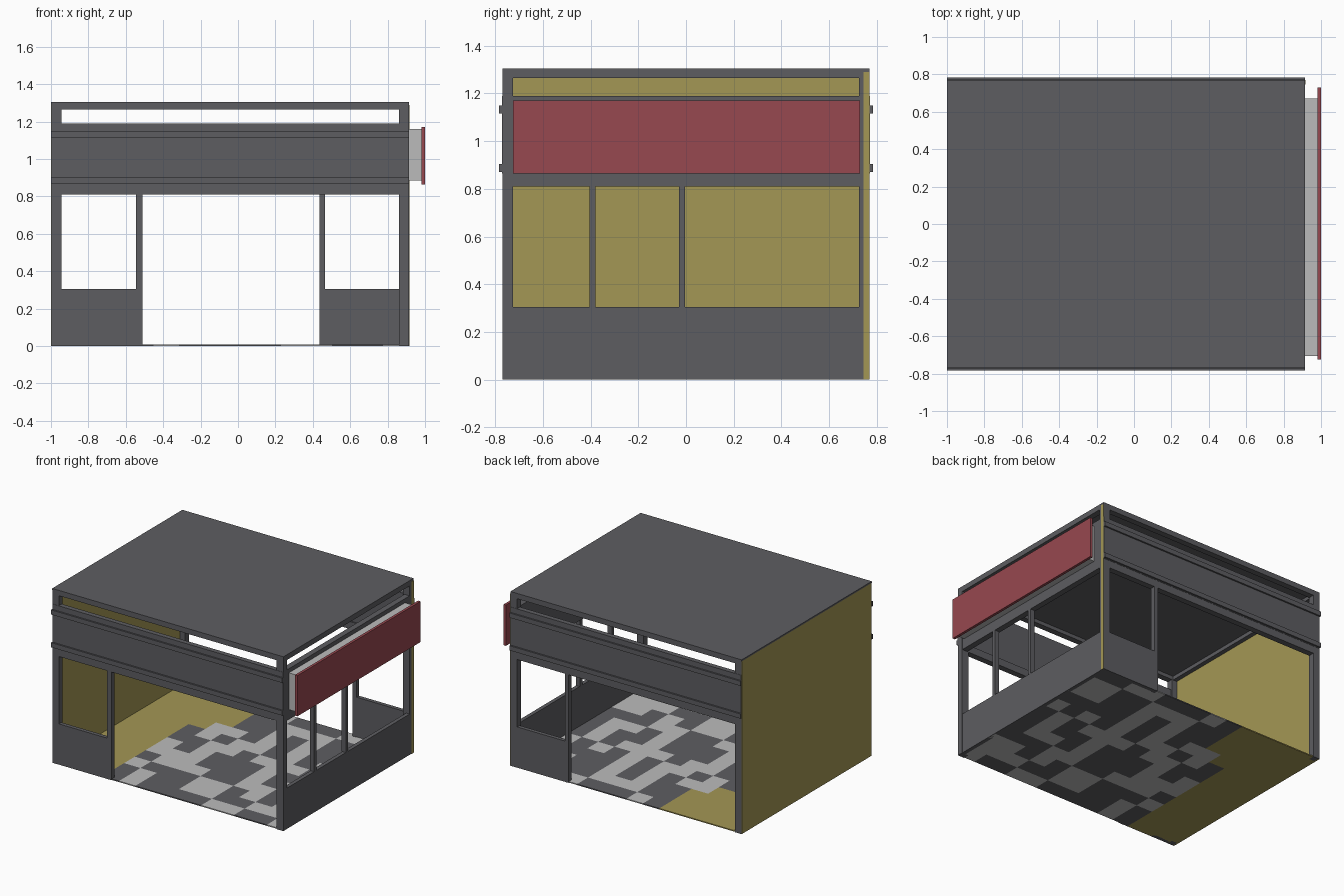
import bpy, bmesh, random

if "Cube" in bpy.data.objects:
    bpy.data.objects.remove(bpy.data.objects["Cube"])

random.seed(4)


def material(name, rgb):
    m = bpy.data.materials.new(name)
    m.diffuse_color = (*rgb, 1)
    m.use_nodes = True
    m.node_tree.nodes["Principled BSDF"].inputs["Base Color"].default_value = m.diffuse_color
    return m


DARK = material("dark_grey", (0.11, 0.11, 0.12))
LIGHT = material("light_grey", (0.5, 0.5, 0.5))
OLIVE = material("olive", (0.37, 0.31, 0.09))
RED = material("red", (0.31, 0.065, 0.08))


def finish(name, bm, mats):
    me = bpy.data.meshes.new(name)
    bm.to_mesh(me)
    bm.free()
    for m in mats:
        me.materials.append(m)
    ob = bpy.data.objects.new(name, me)
    bpy.context.collection.objects.link(ob)
    return ob


def box(name, x, y, z, mat=DARK):
    """Box from (min, max) ranges on each axis."""
    bm = bmesh.new()
    bmesh.ops.create_cube(bm, size=1)
    for v in bm.verts:
        v.co = [r[0] if c < 0 else r[1] for c, r in zip(v.co, (x, y, z))]
    return finish(name, bm, [mat])


def side(s, a, b):
    """Range on the front (s=-1) or back (s=1) side."""
    return tuple(sorted((s * a, s * b)))


X0, X1, Y, TOP = -1.0, 0.915, 0.77, 1.305
T = 0.045                       # frame thickness

# Roof plate
box("roof", (X0, X1), (-Y, Y), (1.293, TOP))

# Solid side wall, fitted between the posts
box("left_wall", (X0, X0 + 0.012), (-Y + 0.004, Y - 0.004), (0, 1.293), OLIVE)

for s, n in ((-1, "front"), (1, "back")):
    # Corner posts
    box(n + "_left_post", (X0 + 0.002, X0 + 0.055), side(s, Y - T, Y), (0, 1.293), DARK)
    box(n + "_right_post", (X1 - 0.055, X1), side(s, Y - T, Y), (0, 1.293), DARK)
    # Roof rim, fascia band, door beam
    box(n + "_roof_rim", (X0 + 0.055, X1 - 0.055), side(s, Y - T, Y), (1.265, 1.293))
    box(n + "_fascia", (X0 + 0.002, X1), side(s, Y - 0.035, Y + 0.002), (0.865, 1.19))
    box(n + "_beam", (X0 + 0.055, X1 - 0.055), side(s, Y - T, Y), (0.81, 0.865))
    # Projecting rails
    for z, r in ((0.87, "lower"), (1.115, "upper")):
        box(f"{n}_{r}_rail", (X0, X1), side(s, Y, Y + 0.014), (z, z + 0.035))

# Low panel and door jamb: left on the front, right on the back
box("front_low_panel", (X0 + 0.055, -0.545), side(-1, Y - 0.03, Y - 0.001), (0, 0.305))
box("front_jamb", (-0.545, -0.51), side(-1, Y - 0.035, Y), (0, 0.81))
box("back_low_panel", (0.465, X1 - 0.055), side(1, Y - 0.03, Y - 0.001), (0, 0.305))
box("back_jamb", (0.435, 0.465), side(1, Y - 0.035, Y), (0, 0.81))

# Right side: low panel, beam and fascia, rim, window mullions
YI = (-Y + T, Y - T)
box("right_low_panel", (X1 - 0.03, X1 - 0.001), YI, (0, 0.305))
box("right_fascia", (X1 - T, X1 - 0.001), YI, (0.81, 1.19))
box("right_roof_rim", (X1 - T, X1), YI, (1.265, 1.293))
box("left_roof_rim", (X0 + 0.012, X0 + T), YI, (1.265, 1.293))
for i, y in enumerate((-0.405, -0.03)):
    box(f"window_mullion_{i + 1}", (X1 - 0.035, X1), (y, y + 0.025), (0.305, 0.81))
# Olive facing on the rear corner post
box("corner_trim", (X1, X1 + 0.002), (0.745, Y), (0, 1.29), OLIVE)

# Sign and its mounting box
box("sign_mount", (X1, 0.98), (-0.705, 0.67), (0.885, 1.16), LIGHT)
box("sign_board", (0.98, 1.0), (-0.725, 0.73), (0.865, 1.17), RED)

# Tiled floor: random light and dark tiles, olive strip by the solid wall
bm = bmesh.new()
bmesh.ops.create_grid(bm, x_segments=14, y_segments=12, size=0.5)
for v in bm.verts:
    v.co.x = (X0 + X1) / 2 + v.co.x * (X1 - X0 - 0.01)
    v.co.y *= 2 * Y - 0.01
for f in bm.faces:
    c = f.calc_center_median()
    if c.x < -0.6 or (c.x < -0.3 and c.y > 0.15 + 0.3 * random.random()):
        f.material_index = 2
    else:
        f.material_index = random.randint(0, 1)
ext = bmesh.ops.extrude_face_region(bm, geom=bm.faces[:], use_keep_orig=True)
for v in ext["geom"]:
    if isinstance(v, bmesh.types.BMVert):
        v.co.z = 0.008
bmesh.ops.recalc_face_normals(bm, faces=bm.faces[:])
finish("tiled_floor", bm, [DARK, LIGHT, OLIVE])
